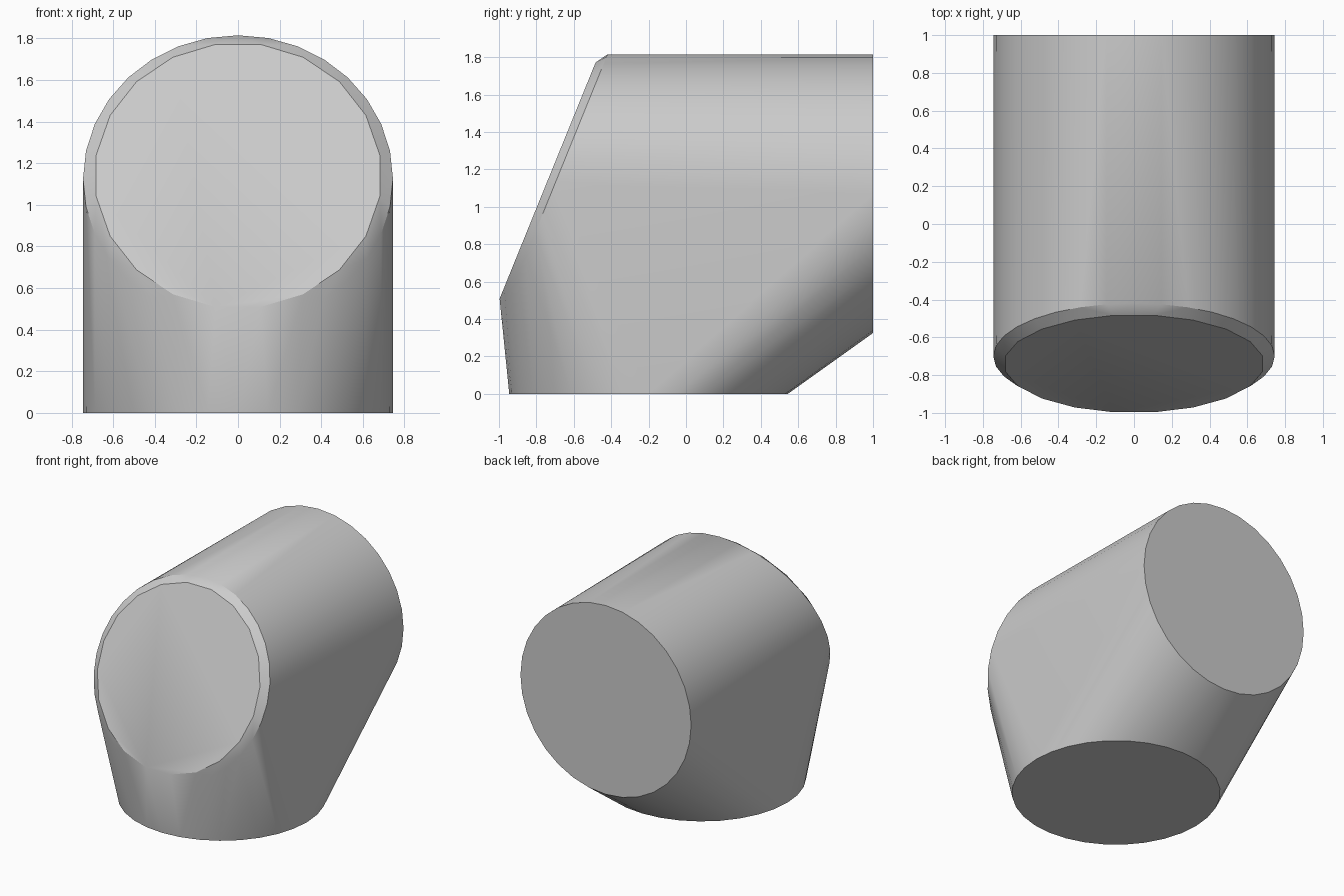
import bpy
import bmesh
from math import radians, atan2
from mathutils import Matrix

cube = bpy.data.objects.get("Cube")
if cube:
    bpy.data.objects.remove(cube, do_unlink=True)

PIPE_RADIUS = 0.745
# Lean of the front face, measured about the x axis
LEAN = atan2(1.28, 0.52)

grey = bpy.data.materials.new("plain_grey")
grey.use_nodes = True
colour = (0.6, 0.6, 0.6, 1)
grey.diffuse_color = colour
grey.node_tree.nodes["Principled BSDF"].inputs["Base Color"].default_value = colour

bm = bmesh.new()


def ring(y, z, radius, tilt, segments, turn=0.0):
    """Circle in the x = 0 symmetric layout, tilted about the x axis."""
    place = (Matrix.Translation((0, y, z)) @ Matrix.Rotation(tilt, 4, "X")
             @ Matrix.Rotation(turn, 4, "Z"))
    bmesh.ops.create_circle(bm, segments=segments, radius=radius, matrix=place)


# Pipe openings: the base and the back
ring(-0.20, 0, PIPE_RADIUS, 0, 32)
ring(1, 1.07, PIPE_RADIUS, radians(90), 32)

# Slanted front face with its chamfered rim
ring(-0.70, 1.125, PIPE_RADIUS, LEAN, 32)
ring(-0.74, 1.14, 0.69, LEAN, 20, radians(9))

# Wrap the rings in one solid skin
hull = bmesh.ops.convex_hull(bm, input=bm.verts[:])
unused = {g for g in hull["geom_interior"] + hull["geom_unused"]
          if isinstance(g, bmesh.types.BMVert)}
bmesh.ops.delete(bm, geom=list(unused), context="VERTS")
bmesh.ops.dissolve_limit(bm, angle_limit=radians(0.5),
                         verts=bm.verts[:], edges=bm.edges[:])
bmesh.ops.recalc_face_normals(bm, faces=bm.faces[:])

mesh = bpy.data.meshes.new("elbow_body")
bm.to_mesh(mesh)
bm.free()
mesh.materials.append(grey)
body = bpy.data.objects.new("elbow_body", mesh)
bpy.context.collection.objects.link(body)

bpy.ops.object.select_all(action="DESELECT")
body.select_set(True)
bpy.context.view_layer.objects.active = body
bpy.ops.object.shade_smooth_by_angle(angle=radians(30))
